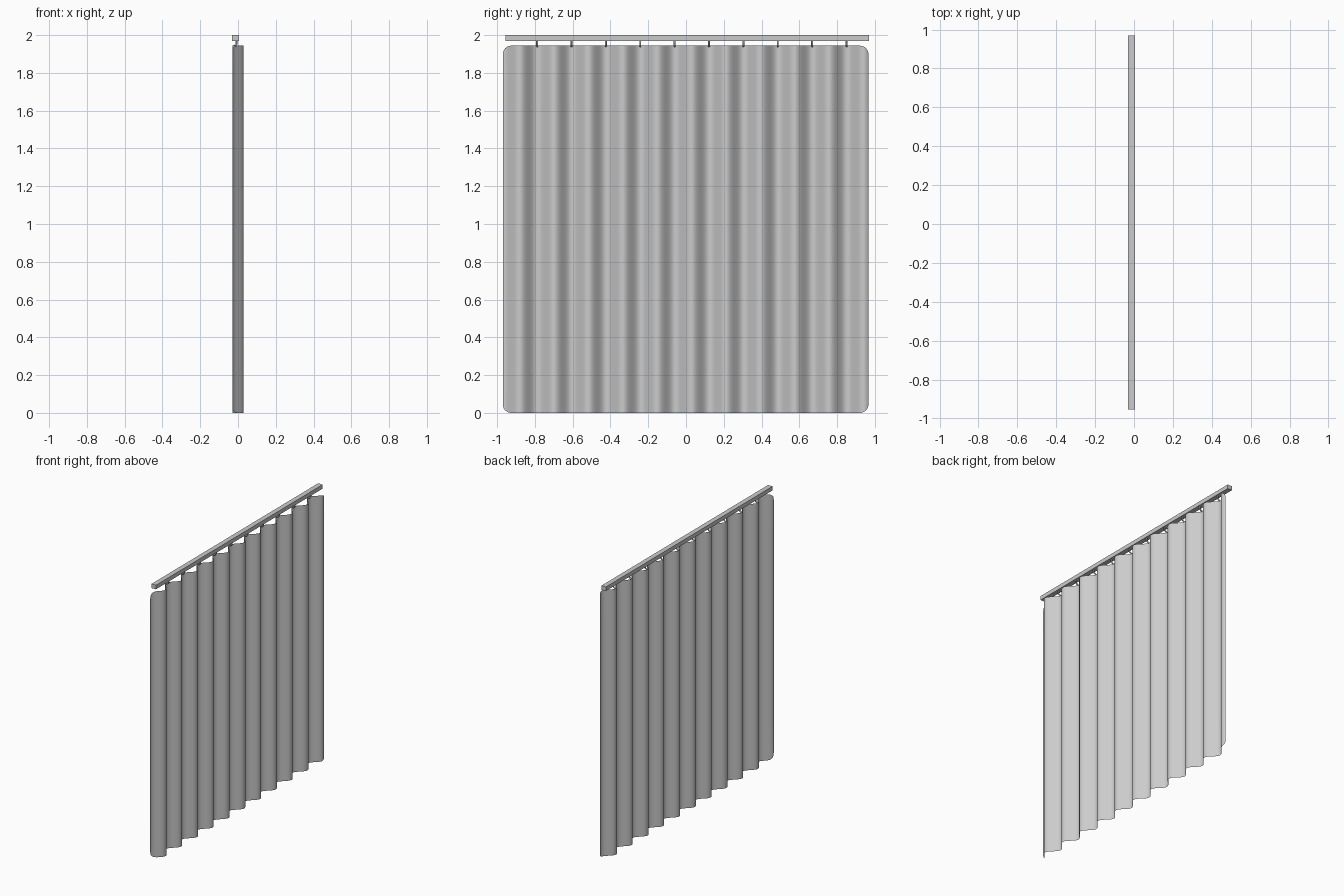
import bpy, bmesh, math

if "Cube" in bpy.data.objects:
    bpy.data.objects.remove(bpy.data.objects["Cube"])

Y0, Y1 = -0.97, 0.966      # curtain ends
TOP, R = 1.944, 0.045      # curtain height, corner radius
PITCH, DEPTH = 0.182, 0.03
RAIL_X = -0.013


def fold(y):
    return -DEPTH * math.cos(2 * math.pi * (y - Y0) / PITCH)


# Curtain: a wavy single-layer sheet with rounded corners
def corner_inset(y):
    d = min(y - Y0, Y1 - y)
    return 0 if d >= R else R - math.sqrt(max(0, R * R - (R - d) ** 2))


corner = [R * (1 - math.cos(i * math.pi / 20)) for i in range(11)]
N = 250
ys = [Y0 + d for d in corner]
ys += [Y0 + R + (Y1 - Y0 - 2 * R) * i / N for i in range(1, N)]
ys += [Y1 - d for d in reversed(corner)]

bm = bmesh.new()
ROWS = 8
columns = []
for y in ys:
    c = corner_inset(y)
    columns.append([bm.verts.new((fold(y), y, c + (TOP - 2 * c) * k / ROWS))
                    for k in range(ROWS + 1)])
for a, b in zip(columns, columns[1:]):
    for k in range(ROWS):
        bm.faces.new((a[k], b[k], b[k + 1], a[k + 1])).smooth = True
mesh = bpy.data.meshes.new("curtain")
bm.to_mesh(mesh)
bm.free()
bpy.context.collection.objects.link(bpy.data.objects.new("curtain", mesh))

# Rail
bpy.ops.mesh.primitive_cube_add(size=1, location=(RAIL_X, 0.0075, 1.985))
rail = bpy.context.object
rail.name = "rail"
rail.scale = (0.036, 1.925, 0.03)

# Hooks: one at the back of every fold, bent from the rail to the cloth
for i in range(1, 11):
    y = Y0 + i * PITCH
    cu = bpy.data.curves.new("hook", 'CURVE')
    cu.dimensions = '3D'
    cu.bevel_depth = 0.005
    cu.bevel_resolution = 2
    cu.use_fill_caps = True
    pts = [(RAIL_X + 0.005, 1.975), (RAIL_X + 0.005, 1.953),
           (RAIL_X - 0.003, 1.945), (-0.026, 1.94)]
    sp = cu.splines.new('POLY')
    sp.points.add(len(pts) - 1)
    for p, (x, z) in zip(sp.points, pts):
        p.co = (x, y, z, 1)
    bpy.context.collection.objects.link(bpy.data.objects.new(f"hook_{i}", cu))
